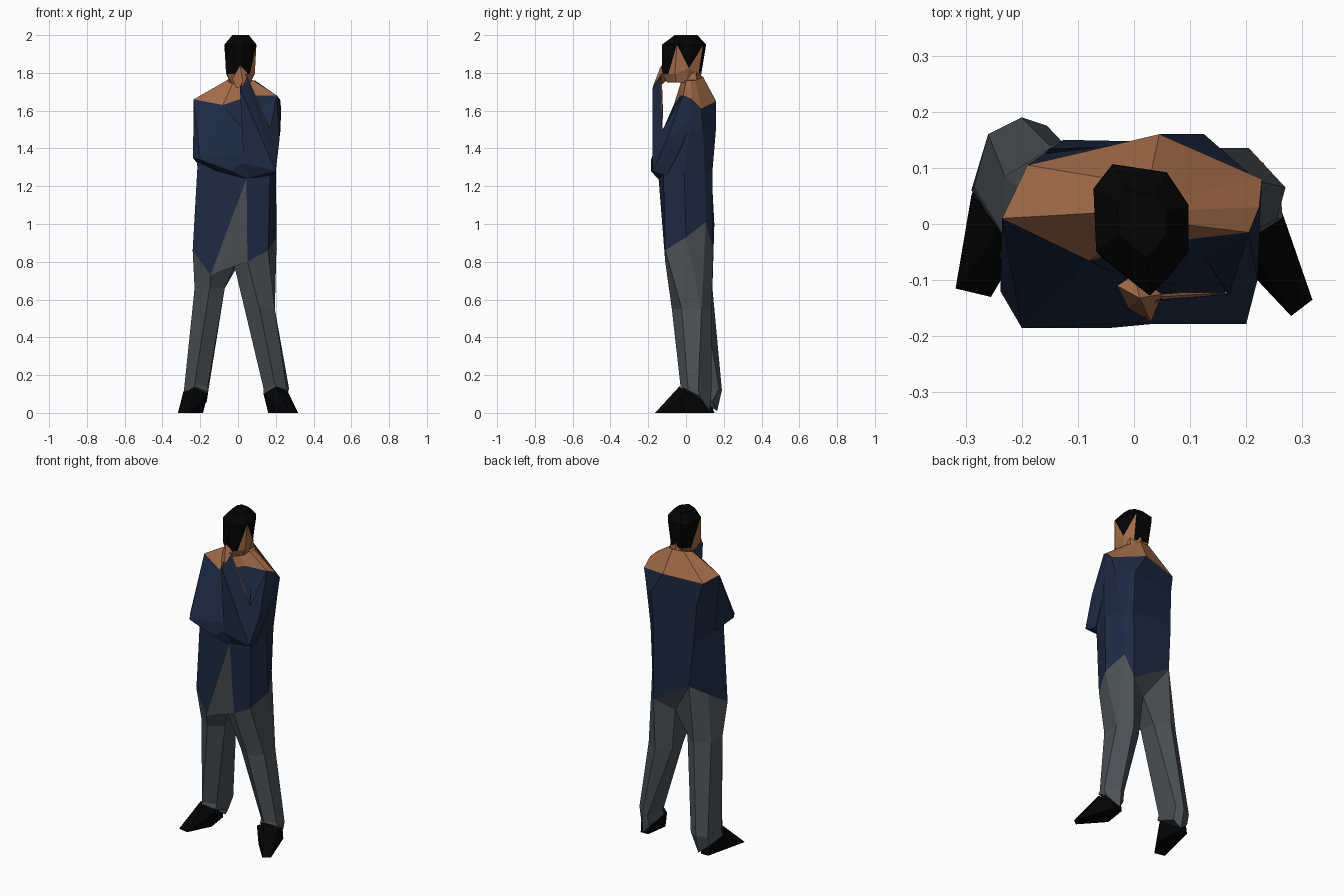
import bpy
import bmesh
from math import sin, cos, pi
from mathutils import Vector

CM = 0.01  # coordinates below are written in hundredths of a unit

old = bpy.data.objects.get("Cube")
if old:
    bpy.data.objects.remove(old, do_unlink=True)


def material(name, red, green, blue):
    mat = bpy.data.materials.new(name)
    mat.use_nodes = True
    color = (red, green, blue, 1)
    mat.diffuse_color = color
    shader = next(n for n in mat.node_tree.nodes if n.type == 'BSDF_PRINCIPLED')
    shader.inputs["Base Color"].default_value = color
    shader.inputs["Roughness"].default_value = 0.9
    return mat


NAVY = material("navy_cloth", .0125, .022, .054)
GRAY = material("gray_cloth", .071, .081, .089)
SKIN = material("tan_skin", .37, .15, .067)
BLACK = material("black", .001, .001, .001)


def finish(name, bm, *mats):
    """Turn a bmesh into a flat shaded object."""
    bmesh.ops.remove_doubles(bm, verts=bm.verts, dist=CM / 20)
    bmesh.ops.recalc_face_normals(bm, faces=bm.faces)
    mesh = bpy.data.meshes.new(name)
    bm.to_mesh(mesh)
    bm.free()
    for mat in mats:
        mesh.materials.append(mat)
    obj = bpy.data.objects.new(name, mesh)
    bpy.context.collection.objects.link(obj)
    return obj


def hull(name, mat, *points):
    """Faceted solid wrapped around a few corner points."""
    bm = bmesh.new()
    for p in points:
        bm.verts.new(Vector(p) * CM)
    result = bmesh.ops.convex_hull(bm, input=bm.verts)
    loose = [v for v in result["geom_interior"] if isinstance(v, bmesh.types.BMVert)]
    bmesh.ops.delete(bm, geom=loose, context='VERTS')
    return finish(name, bm, mat)


def loft(name, rings, mats, paint=lambda level, side: 0):
    """Bridge rings of equal length; paint picks the material of each face."""
    bm = bmesh.new()
    rows = [[bm.verts.new(Vector(p) * CM) for p in ring] for ring in rings]
    count = len(rows[0])
    for level, (low, high) in enumerate(zip(rows, rows[1:])):
        for side in range(count):
            nxt = (side + 1) % count
            face = bm.faces.new((low[side], low[nxt], high[nxt], high[side]))
            face.material_index = paint(level, side)
    for level, cap in ((0, rows[0]), (len(rows) - 2, rows[-1])):
        bm.faces.new(cap).material_index = paint(level, 0)
    return finish(name, bm, *mats)


def hexagon(x, y, z, rx, ry):
    """Six sided ring filling the given half widths, starting at the back left."""
    angles = [pi / 6 + k * pi / 3 for k in range(6)]
    return [(x + rx * cos(a) / cos(pi / 6), y + ry * sin(a), z) for a in angles]


# Jacket, with an open front and bare sloping shoulders
hem = [(-24, -6, 86), (-14.5, -10, 73), (5, -11, 80), (16, -11, 86), (20.5, 0, 93),
       (15.5, 10.5, 101), (12, 14.5, 86), (-12.5, 15, 100)]
waist = [(-21.5, -6, 130), (4.5, -14.5, 124), (4.5, -14.5, 124), (17, -12, 127),
         (20, -1, 128), (17, 10, 128), (12, 14, 128), (-15, 13.5, 128)]
chest = [(-23.5, -3, 150), (-8, -10, 148), (8, -10, 148), (19.5, -7, 150),
         (22.5, 2, 150), (20.5, 9, 150), (12.5, 16, 152), (-16, 12.5, 150)]
shoulders = [(-23.5, 1, 166), (-8, -6.5, 163), (7, -3, 168), (20.5, -1.5, 168),
             (22.3, 3, 166), (22.8, 8, 161), (4.5, 16, 165), (-19, 10.5, 163)]
collar = [(-6, 2, 176), (-3, -3, 174), (3, -3, 174), (8, 0, 176), (9, 2.5, 176),
          (8, 5, 176), (3, 9, 178), (-4, 8, 178)]


def torso_paint(level, side):
    if level == 0 and side == 1:
        return 1
    return 2 if level == 3 else 0


loft("torso", [hem, waist, chest, shoulders, collar], (NAVY, GRAY, SKIN), torso_paint)

# Trousers, starting flush at the jacket hem
(right_side, right_front, left_front, left_corner, left_side, left_hip,
 left_back, right_back) = hem
crotch_front, crotch_back = (-2, -8, 78), (1, 9, 80)
right_hip = Vector(right_side).lerp(Vector(right_back), .5)
hull("trouser_seat", GRAY, right_front, left_front, left_back, right_back,
     crotch_front, crotch_back)
loft("right_leg", [
    [crotch_back, right_back, right_hip, right_side, right_front, crotch_front],
    hexagon(-15, 3, 66, 8, 11),
    [(-15.5, 17.5, 13), (-20, 19, 12), (-26, 16, 12), (-28.5, 6.5, 13), (-23, -2, 15),
     (-16, 2, 14)],
    [(-16.5, 14, 6), (-20, 16.5, 1), (-26, 14.5, 6), (-29, 6, 10), (-23, -2.5, 14),
     (-16, 1, 11)]], [GRAY])
left_rings = [hexagon(11.5, 3, 55, 8, 10.5),
              [(27, 6.5, 13), (20.5, 13.5, 12), (17.5, 12.5, 12), (13.5, 3, 13),
               (19.5, -3, 15), (25.5, 1, 14)],
              [(26, 7, 9), (20.5, 12.5, 1), (17, 11, 6), (13.5, 2, 10), (20, -3, 14),
               (26.5, 1, 12)]]
loft("left_leg", [[left_hip, left_back, crotch_back, crotch_front, left_front,
                   left_corner, left_side]]
     + [ring + ring[:1] for ring in left_rings], [GRAY])

# Shoes, pointed wedges turned outwards
for label, s, mid, back, toe in (
        ("right_shoe", -1, 22.5, 4, ((-31.8, -11.5, 0), (-25.5, -13, 0))),
        ("left_shoe", 1, 20, 0, ((31.8, -13.5, 0), (28, -16.4, 0)))):
    hull(label, BLACK, *toe,
         (s * (mid - 4), back - 3, 0), (s * (mid - 2), back + 11, 0),
         (s * (mid + 3), back + 11, 0), (s * (mid - 6.5), back - 1, 10),
         (s * mid, back - 3.5, 14), (s * (mid + 6.5), back + 1, 11),
         (s * (mid - 3), back + 9, 6), (s * (mid + 4), back + 9, 6))

# Right arm folded across the chest
hull("right_arm", NAVY, (-23.5, 1, 166), (-8, -6.5, 163), (-23.8, -12, 135),
     (-20, -18.5, 134), (-4, -18.5, 128), (-21.5, 2, 132), (4.5, -15, 124),
     (-8, -15, 127), (12, -17, 139))

# Left arm bent, with the forearm raised to the chin
hull("left_upper_arm", NAVY, (20.5, -1.5, 168), (22.8, 8, 160), (22, 0, 148),
     (20, -17.8, 128), (22, -10, 145), (19, -10, 126), (17, -12.5, 150), (12, -5, 160))
hull("left_forearm", NAVY, (20, -17.8, 128), (19, -12, 126), (3, -17.8, 132),
     (5, -14, 124), (17, -12.5, 150), (1, -17.8, 172), (4, -13.5, 180), (8, -13, 140))
hull("left_inner_wrist", SKIN, (4, -13, 180), (17, -12.2, 151), (9, -12.2, 160),
     (6, -13.8, 172), (3, -12.6, 172))
hull("left_hand", SKIN, (-3, -11, 177), (1, -13.2, 184), (3, -17.5, 173),
     (5, -12.5, 180), (0, -9, 177), (-1, -15, 172))

# Neck
loft("neck", [hexagon(1.5, 3, 170, 6, 6), hexagon(1.5, 2.5, 184, 5, 5)], [SKIN])

# Head, slightly turned, with hair falling in wedges at the sides
outline = [(-7.5, 6.5), (-4, 11), (6, 9.5), (10, 3.5), (10, -5), (7, -9),
           (3, -13), (-7, -5)]
bm = bmesh.new()
jaw, low, high, crown = [
    [bm.verts.new(Vector((1.5 + (x - 1.5) * size, y * size + lean, z)) * CM)
     for x, y in outline]
    for z, size, lean in ((175, .62, -2), (179.5, .87, -1.5), (195, .97, 0), (200, .5, 0.5))]
low[3].co.z += 3 * CM  # tip of the sideburn


def head_face(corners, skin):
    bm.faces.new(corners).material_index = 1 if skin else 0


for i in range(len(outline)):
    j = (i + 1) % len(outline)
    bare = i in (2, 3, 4, 7)
    head_face((jaw[i], jaw[j], low[j], low[i]), True)
    if i == 3:
        head_face((low[i], low[j], high[j]), bare)
        head_face((low[i], high[j], high[i]), False)
    else:
        head_face((low[i], low[j], high[i]), bare)
        head_face((low[j], high[j], high[i]), False)
    head_face((high[i], high[j], crown[j], crown[i]), False)
head_face(jaw, True)
head_face(crown, False)
finish("head", bm, BLACK, SKIN)
